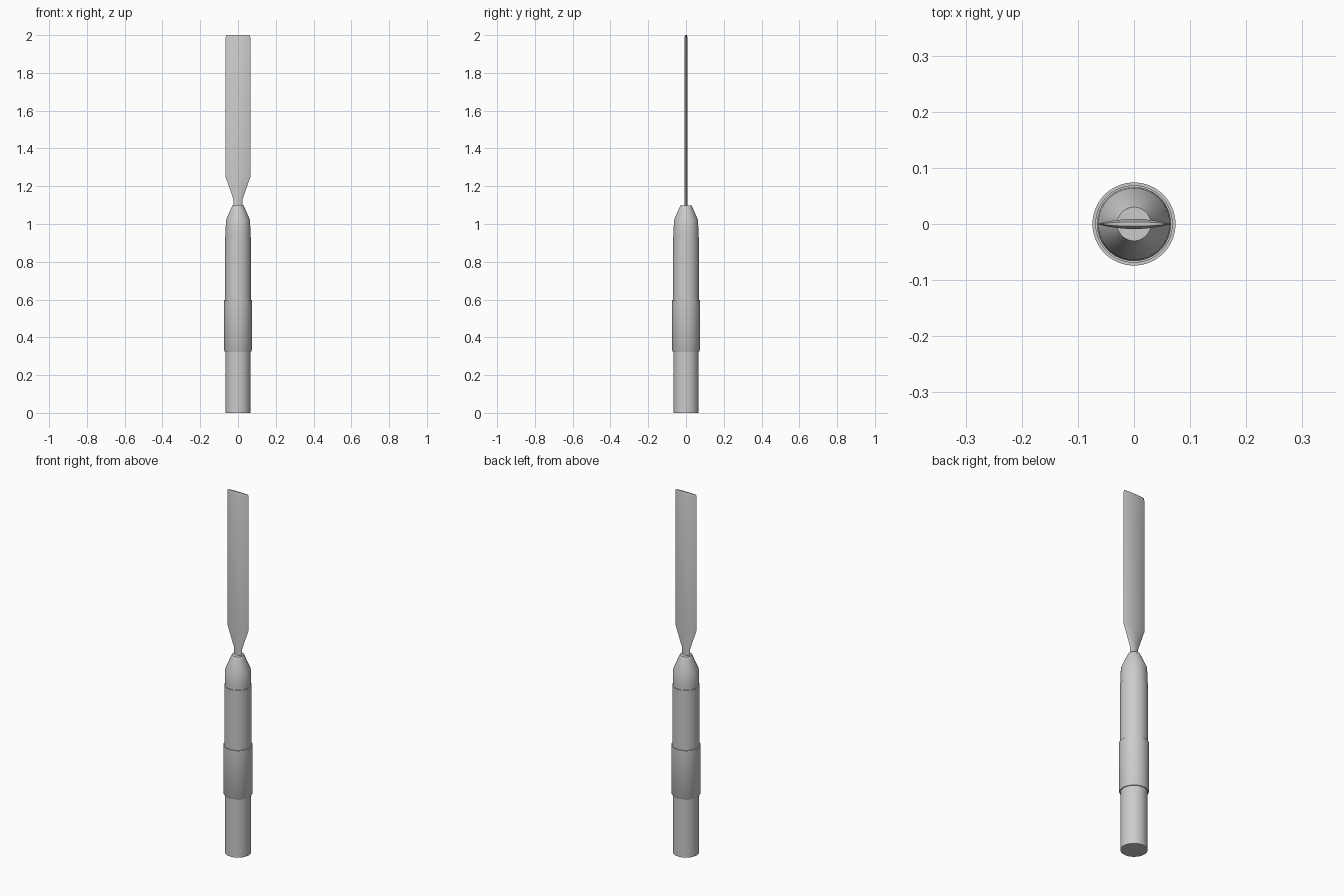
import bpy, bmesh, math

if "Cube" in bpy.data.objects:
    bpy.data.objects.remove(bpy.data.objects["Cube"])


def loft(name, rings):
    """Skin a stack of equal-length rings and cap both ends."""
    bm = bmesh.new()
    loops = [[bm.verts.new(p) for p in ring] for ring in rings]
    n = len(loops[0])
    for a, b in zip(loops, loops[1:]):
        for i in range(n):
            j = (i + 1) % n
            bm.faces.new((a[i], a[j], b[j], b[i]))
    bm.faces.new(loops[0][::-1])
    bm.faces.new(loops[-1])
    bmesh.ops.recalc_face_normals(bm, faces=bm.faces)
    mesh = bpy.data.meshes.new(name)
    bm.to_mesh(mesh)
    bm.free()
    obj = bpy.data.objects.new(name, mesh)
    bpy.context.collection.objects.link(obj)
    bpy.ops.object.select_all(action='DESELECT')
    obj.select_set(True)
    bpy.context.view_layer.objects.active = obj
    bpy.ops.object.shade_smooth_by_angle(angle=math.radians(30))
    return obj


def circle(r, z, n=64):
    return [(r * math.cos(2 * math.pi * i / n), r * math.sin(2 * math.pi * i / n), z)
            for i in range(n)]


def lens(w, t, z, n=12):
    """Thin pointed-oval section: half width w, half thickness t."""
    xs = [w * math.cos(math.pi * i / n) for i in range(n)]
    front = [(x, -t * (1 - (x / w) ** 2), z) for x in xs]
    return front + [(-x, -y, z) for x, y, z in front]


def lathe(name, profile):
    return loft(name, [circle(r, z) for r, z in profile])


# Handle, bottom to top
lathe("handle_base", [(0.066, 0), (0.066, 0.34)])
lathe("handle_collar", [(0.070, 0.325), (0.074, 0.332), (0.074, 0.597)])
lathe("handle_grip", [(0.069, 0.59), (0.069, 0.93)])
lathe("handle_nose", [(0.066, 0.92), (0.066, 0.95), (0.064, 1.02), (0.030, 1.098)])

# Flat blade flaring out of a narrow neck
loft("blade", [lens(w, t, z) for w, t, z in [
    (0.025, 0.009, 1.08), (0.024, 0.009, 1.13), (0.066, 0.009, 1.25),
    (0.066, 0.009, 1.985), (0.062, 0.004, 2.0)]])
